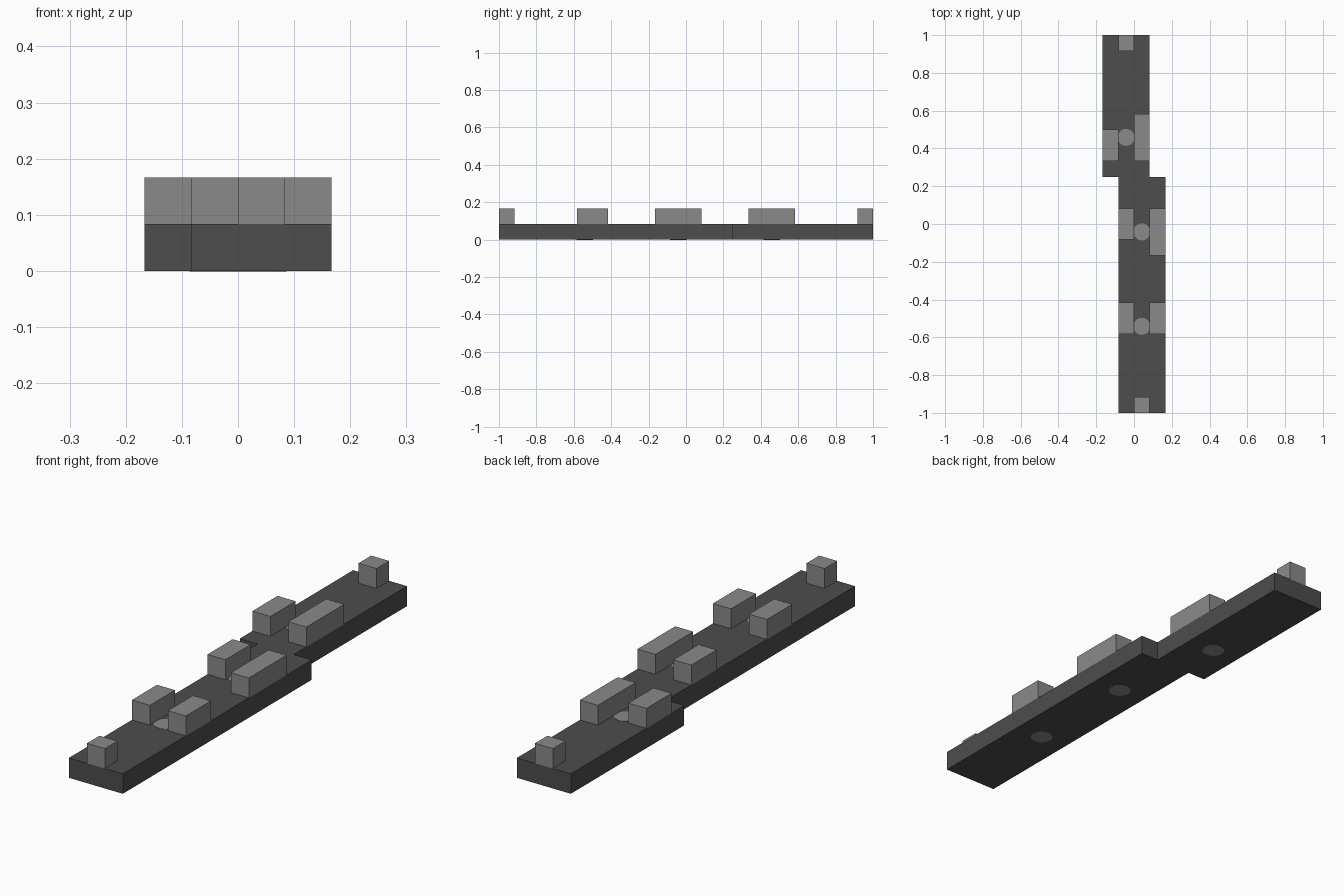
import bpy
import bmesh
from mathutils import Vector

U = 1 / 12  # modular grid unit

default = bpy.data.objects.get("Cube")
if default:
    bpy.data.objects.remove(default, do_unlink=True)


def make_material(name, value):
    mat = bpy.data.materials.new(name)
    mat.use_nodes = True
    colour = (value, value, value, 1)
    mat.diffuse_color = colour
    mat.node_tree.nodes["Principled BSDF"].inputs["Base Color"].default_value = colour
    return mat


dark = make_material("dark grey", 0.074)
light = make_material("light grey", 0.255)


def finish(name, bm, mat):
    bmesh.ops.recalc_face_normals(bm, faces=bm.faces)
    mesh = bpy.data.meshes.new(name)
    bm.to_mesh(mesh)
    bm.free()
    mesh.materials.append(mat)
    obj = bpy.data.objects.new(name, mesh)
    bpy.context.collection.objects.link(obj)
    return obj


def prism(name, outline, bottom, top, mat):
    """Extrude an outline given in grid units."""
    bm = bmesh.new()
    face = bm.faces.new([bm.verts.new((x * U, y * U, bottom * U)) for x, y in outline])
    ext = bmesh.ops.extrude_face_region(bm, geom=[face])
    verts = [g for g in ext["geom"] if isinstance(g, bmesh.types.BMVert)]
    bmesh.ops.translate(bm, vec=(0, 0, (top - bottom) * U), verts=verts)
    return finish(name, bm, mat)


def block(name, x, y0, y1):
    """One unit wide stud block standing on the base."""
    prism(name, [(x, y0), (x + 1, y0), (x + 1, y1), (x, y1)], 1, 2, light)


# Stepped base plate: the rear section is shifted one unit sideways
prism("base_plate", [(-1, -12), (2, -12), (2, 3), (1, 3),
                     (1, 12), (-2, 12), (-2, 3), (-1, 3)], 0, 1, dark)

# End blocks
block("front_end_block", 0, -12, -11)
block("rear_end_block", -1, 11, 12)

# Block pairs on either side of each pin
block("front_right_block", -1, -7, -5)
block("front_left_block", 1, -7, -5)
block("middle_right_block", -1, -1, 1)
block("middle_left_block", 1, -2, 1)
block("rear_right_block", -2, 4, 6)
block("rear_left_block", 0, 4, 7)

# Round pins passing through the base, flush with both faces
for name, x, y in (("front_pin", 0.5, -6.5), ("middle_pin", 0.5, -0.5),
                   ("rear_pin", -0.5, 5.5)):
    bm = bmesh.new()
    bmesh.ops.create_cone(bm, cap_ends=True, segments=24, radius1=0.54 * U,
                          radius2=0.54 * U, depth=U + 0.002)
    bmesh.ops.translate(bm, vec=Vector((x, y, 0.5)) * U, verts=bm.verts)
    finish(name, bm, light)
